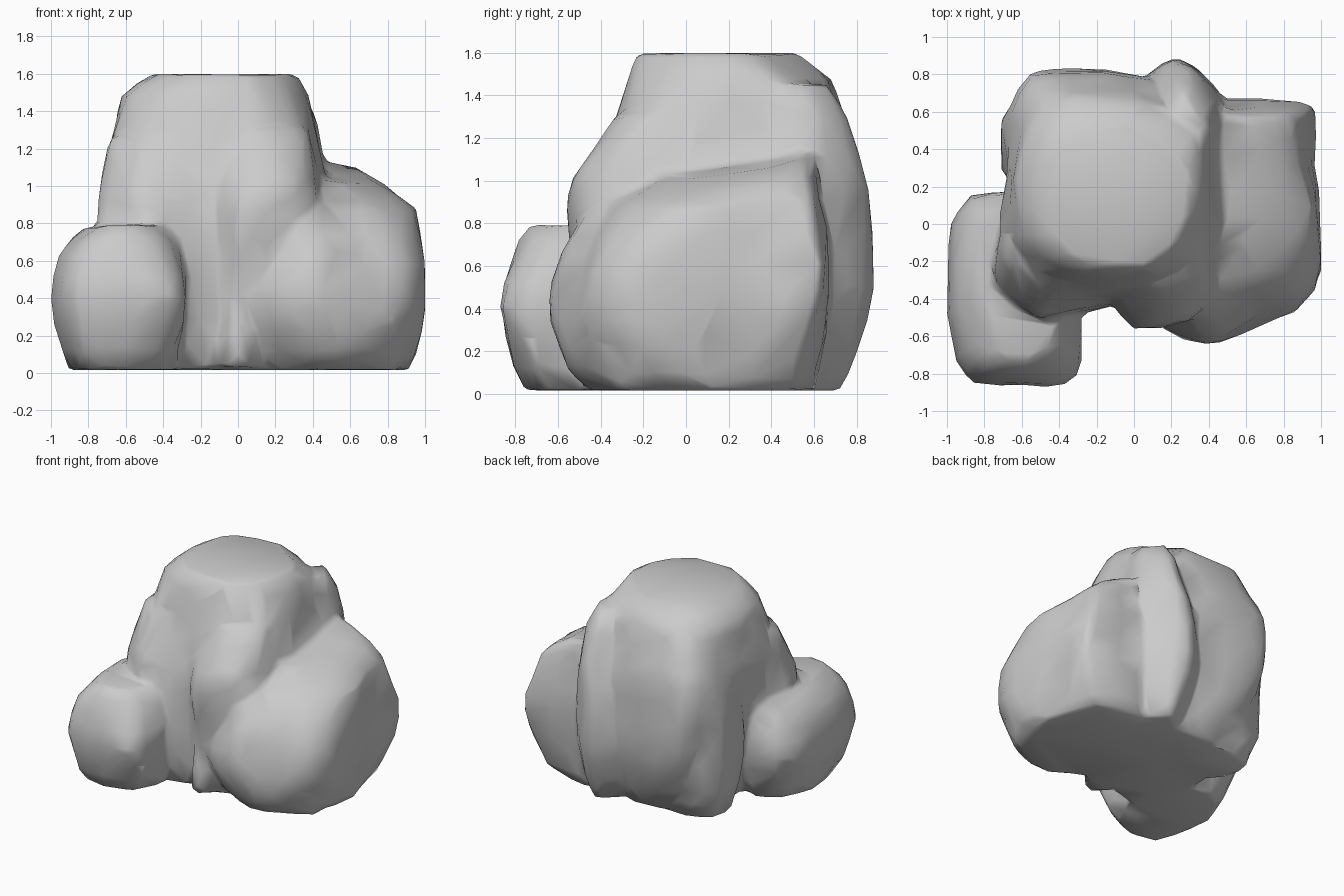
import bpy, bmesh, math
from mathutils import Vector, noise

if "Cube" in bpy.data.objects:
    bpy.data.objects.remove(bpy.data.objects["Cube"])

ROCKS = []


def rock(name, plan, rings, rough=0.035, tilt=(0, 0), cut=0.28):
    """Loft a plan outline through rings of (z, x0, x1, y0, y1), then roughen it.
    tilt shears the upper part so the top can slope in x and y; cut chops the
    corners of the plan towards the top and bottom of the rock."""
    px = [p[0] for p in plan]
    py = [p[1] for p in plan]
    ax, bx, ay, by = min(px), max(px), min(py), max(py)
    top = rings[-1][0]
    bm = bmesh.new()
    loops = []
    for z, x0, x1, y0, y1 in rings:
        loop = []
        for x, y in plan:
            u = (2 * x - ax - bx) / (bx - ax)
            v = (2 * y - ay - by) / (by - ay)
            rise = (z / top) ** 2 * (tilt[0] * u + tilt[1] * v) / 2
            k = 1 - cut * abs(2 * z / top - 1) ** 1.5 * min(abs(u), abs(v))
            loop.append(bm.verts.new(((x0 + x1 + u * k * (x1 - x0)) / 2,
                                      (y0 + y1 + v * k * (y1 - y0)) / 2, z + rise)))
        loops.append(loop)
    n = len(plan)
    for a, b in zip(loops, loops[1:]):
        for i in range(n):
            j = (i + 1) % n
            bm.faces.new((a[i], a[j], b[j], b[i]))
    bm.normal_update()
    bmesh.ops.subdivide_edges(bm, edges=bm.edges[:], cuts=1, smooth=0.3, use_grid_fill=True)
    bmesh.ops.holes_fill(bm, edges=[e for e in bm.edges if e.is_boundary], sides=0)
    lo = [min(r[k] for r in rings) for k in (1, 3)]
    hi = [max(r[k] for r in rings) for k in (2, 4)]
    for v in bm.verts:
        k = noise.noise_vector(v.co * 3.2) * rough
        v.co += Vector((k.x, k.y, k.z * 0.4))
        v.co.x = min(max(v.co.x, lo[0]), hi[0])
        v.co.y = min(max(v.co.y, lo[1]), hi[1])
        v.co.z = min(max(v.co.z, 0.015), 1.6)
    bmesh.ops.triangulate(bm, faces=[f for f in bm.faces if len(f.verts) > 4])
    bmesh.ops.recalc_face_normals(bm, faces=bm.faces[:])
    me = bpy.data.meshes.new(name)
    bm.to_mesh(me)
    bm.free()
    ob = bpy.data.objects.new(name, me)
    bpy.context.collection.objects.link(ob)
    ROCKS.append(ob)


# generic worn outlines for the smaller lobes
BLOCK = [(-1, -.5), (-.6, -.95), (0, -1), (.6, -.9), (1, -.45), (1, .4),
         (.6, .92), (0, 1), (-.6, .95), (-1, .5)]
PROW = [(-1, -.3), (-.55, -.75), (-.1, -1), (.2, -.97), (.6, -.78), (1, -.4),
        (1, .6), (.5, 1), (-.5, 1), (-1, .6)]
RIB = [(-x, -y) for x, y in PROW]

# tall central rock
rock("central_rock",
     [(-.67, -.05), (-.56, -.25), (-.3, -.27), (.1, -.28), (.35, -.25), (.44, -.1), (.45, .3),
      (.43, .62), (.25, .74), (0, .79), (-.3, .82), (-.52, .8), (-.63, .62), (-.63, .3)],
     [(.02, -.55, .40, -.30, .68), (.2, -.62, .44, -.38, .77), (.5, -.68, .46, -.42, .83),
      (.8, -.70, .46, -.42, .83), (1.1, -.73, .46, -.40, .82), (1.3, -.70, .43, -.34, .76),
      (1.48, -.67, .39, -.31, .73), (1.595, -.50, .31, -.27, .57)], cut=.3)

# low boulder at front left
rock("front_left_boulder",
     [(-1, -.2), (-.96, -.74), (-.86, -.87), (-.6, -.84), (-.4, -.85), (-.3, -.75), (-.29, -.4),
      (-.3, 0), (-.42, .15), (-.65, .17), (-.87, .16), (-.97, .02)],
     [(.015, -.95, -.30, -.82, .08), (.13, -.97, -.29, -.86, .13), (.4, -1.0, -.28, -.875, .17),
      (.62, -.99, -.29, -.86, .17), (.72, -.93, -.30, -.84, .15), (.785, -.84, -.36, -.78, .08)],
     cut=.36)

# large slab on the right
rock("right_slab",
     [(.2, -.4), (.3, -.6), (.42, -.64), (.65, -.57), (.87, -.5), (.99, -.27), (.98, 0),
      (.95, .3), (.94, .62), (.87, .65), (.5, .67), (.3, .6), (.2, .2)],
     [(.015, .15, .94, -.42, .64), (.1, .18, .98, -.52, .66), (.35, .20, 1.0, -.62, .67),
      (.6, .20, 1.0, -.57, .67), (.9, .22, .965, -.40, .66), (1.0, .24, .85, -.27, .65),
      (1.065, .30, .72, -.17, .62)], tilt=(-.05, .1), cut=.3)

# rounded toe in front of the right slab
rock("right_toe", PROW,
     [(.015, .04, .86, -.44, .1), (.12, .0, .88, -.56, .1), (.35, -.02, .88, -.64, .1),
      (.55, .0, .80, -.61, .1), (.75, .06, .68, -.54, .1), (.92, .16, .54, -.40, .1)], cut=.1)

# bulge high on the front face, flowing up into the central rock
rock("front_bulge", BLOCK,
     [(.015, -.14, .30, -.38, .1), (.3, -.14, .34, -.46, .1), (.6, -.14, .42, -.52, .1),
      (.85, -.14, .43, -.56, .1), (1.0, -.12, .43, -.54, .1), (1.12, -.08, .42, -.46, .1),
      (1.3, 0, .38, -.34, .1)], cut=.1)

# shoulder behind the front left boulder, also rising into the central rock
rock("front_left_shoulder",
     [(-.75, -.28), (-.62, -.42), (-.48, -.5), (-.3, -.47), (-.12, -.43), (-.06, -.2),
      (-.1, .1), (-.6, .1), (-.7, 0)],
     [(.015, -.60, -.06, -.42, .1), (.3, -.70, -.04, -.49, .1), (.65, -.75, -.06, -.51, .1),
      (.9, -.75, -.1, -.50, .1), (1.05, -.74, -.14, -.44, .1), (1.25, -.69, -.2, -.34, .1)], cut=.1)

# small wedge at the foot of the front cleft
rock("cleft_wedge", BLOCK,
     [(.03, -.14, .14, -.50, -.1), (.2, -.09, .10, -.51, -.1), (.5, -.05, .03, -.48, -.1)], .01)

# upright ribs at the back and left side
rock("back_rib", RIB,
     [(.015, .10, .42, .3, .70), (.2, .04, .45, .3, .80), (.5, .0, .47, .3, .885),
      (.8, .02, .47, .3, .875), (1.1, .08, .45, .3, .83), (1.3, .13, .42, .3, .76),
      (1.45, .18, .36, .3, .66)], cut=.1)
rock("left_rib", BLOCK,
     [(.015, -.62, -.2, .2, .60), (.25, -.69, -.2, .16, .68), (.6, -.71, -.2, .15, .70),
      (.9, -.70, -.2, .18, .68), (1.15, -.67, -.2, .24, .62), (1.35, -.6, -.2, .3, .5)], cut=.1)

# fuse the rocks into one weathered mass with soft creases
bpy.ops.object.select_all(action='DESELECT')
for ob in ROCKS:
    ob.select_set(True)
cluster = ROCKS[0]
bpy.context.view_layer.objects.active = cluster
bpy.ops.object.join()
cluster.name = "rock_cluster"
fuse = cluster.modifiers.new("fuse", 'REMESH')
fuse.mode = 'VOXEL'
fuse.voxel_size = 0.025
soften = cluster.modifiers.new("soften", 'SMOOTH')
soften.factor, soften.iterations = 0.5, 4
facet = cluster.modifiers.new("facet", 'DECIMATE')
facet.ratio = 0.03
for m in ("fuse", "soften", "facet"):
    bpy.ops.object.modifier_apply(modifier=m)
bpy.ops.object.shade_smooth()
